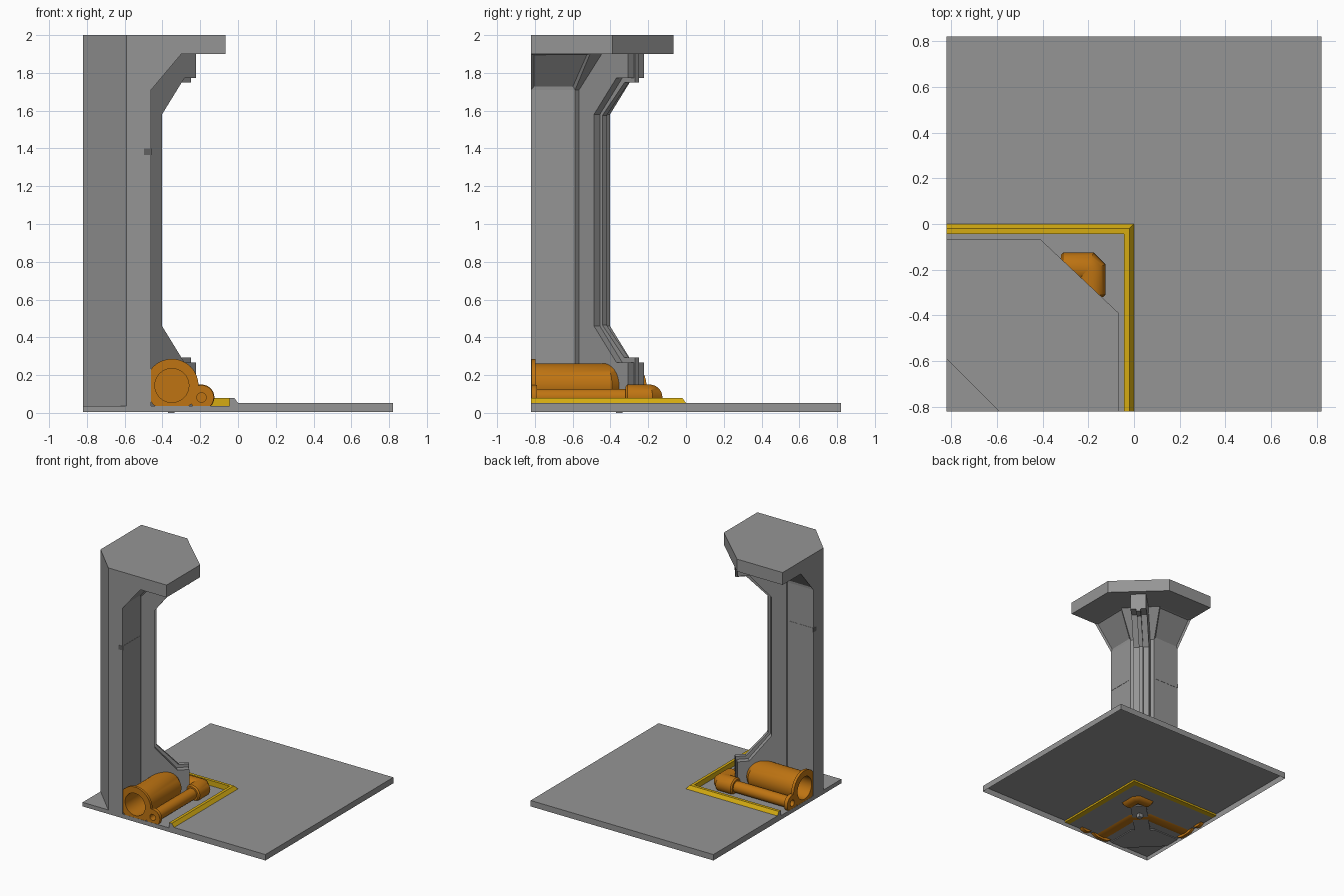
import bpy, bmesh, math
from mathutils import Vector

if "Cube" in bpy.data.objects:
    bpy.data.objects.remove(bpy.data.objects["Cube"])

def material(name, rgb):
    m = bpy.data.materials.new(name)
    m.diffuse_color = (*rgb, 1)
    m.use_nodes = True
    m.node_tree.nodes["Principled BSDF"].inputs["Base Color"].default_value = m.diffuse_color
    return m

GRAY = material("gray", (0.30, 0.30, 0.30))
DARK = material("dark_gray", (0.12, 0.12, 0.12))
ORANGE = material("orange", (0.52, 0.175, 0.006))
YELLOW = material("yellow", (0.66, 0.41, 0.006))
R2 = math.sqrt(2)
E = 0.82

def finish(name, bm, mats, fix=True):
    if fix:
        bmesh.ops.recalc_face_normals(bm, faces=bm.faces)
    me = bpy.data.meshes.new(name)
    bm.to_mesh(me)
    bm.free()
    for m in mats:
        me.materials.append(m)
    ob = bpy.data.objects.new(name, me)
    bpy.context.collection.objects.link(ob)
    return ob

def loft(bm, rings, caps=True):
    vs = [[bm.verts.new(p) for p in r] for r in rings]
    n = len(rings[0])
    for a, b in zip(vs, vs[1:]):
        for i in range(n):
            j = (i + 1) % n
            bm.faces.new((a[i], a[j], b[j], b[i]))
    if caps:
        bm.faces.new(vs[0][::-1])
        bm.faces.new(vs[-1])

def box(name, lo, hi, mat):
    bm = bmesh.new()
    loft(bm, [[(lo[0], lo[1], z), (hi[0], lo[1], z), (hi[0], hi[1], z), (lo[0], hi[1], z)]
              for z in (lo[2], hi[2])])
    return finish(name, bm, [mat])

# floor: open shell, raised outside the yellow trim, lower inside it
bm = bmesh.new()
def face(pts):
    bm.faces.new([bm.verts.new(p) for p in pts])
T, L, B, W = 0.052, 0.037, 0.004, 0.044
face([(x, y, T) for x, y in ((0, 0), (0, -E), (E, -E), (E, E), (-E, E), (-E, 0))])
face([(x, y, L) for x, y in ((-E, -E), (-W, -E), (-W, -W), (-E, -W))])
for (x0, y0), (x1, y1), h in (((-E, -E), (0, -E), L), ((0, -E), (E, -E), T),
                              ((E, -E), (E, E), T), ((E, E), (-E, E), T),
                              ((-E, E), (-E, 0), T), ((-E, 0), (-E, -E), L)):
    face([(x0, y0, B), (x1, y1, B), (x1, y1, h), (x0, y0, h)])
finish("floor", bm, [GRAY], fix=False)

# yellow trim: mitred L with a sloped outer side and gray cut ends
bm = bmesh.new()
prof = [(0, L), (0, T), (-0.02, 0.08), (-W, 0.08), (-W, L)]
loft(bm, [[(u, -E, z) for u, z in prof], [(u, u, z) for u, z in prof],
          [(-E, u, z) for u, z in prof]])
trim = finish("floor_trim", bm, [YELLOW, GRAY])
for p in trim.data.polygons:
    if min(p.center.x, p.center.y) < -E + 0.01:
        p.material_index = 1

# ceiling slab
bm = bmesh.new()
ceil = [(-E, -0.59), (-E, -0.067), (-0.41, -0.067), (-0.067, -0.39), (-0.067, -E), (-0.59, -E)]
loft(bm, [[(x, y, z) for x, y in ceil] for z in (1.9, 2.0)])
finish("ceiling", bm, [GRAY])

# column flaring out at the top, with sunk panels in the two side flares
def column_ring(wall, corner, z):
    return [(-E, -0.59, z), (-E, wall, z), (corner, wall, z),
            (wall, corner, z), (wall, -E, z), (-0.59, -E, z)]
bm = bmesh.new()
loft(bm, [column_ring(-0.46, -0.587, 0.03), column_ring(-0.46, -0.587, 1.71),
          column_ring(-0.30, -0.508, 1.9)])
bmesh.ops.recalc_face_normals(bm, faces=bm.faces)
flares = [f for f in bm.faces if -0.9 < f.normal.z < -0.3
          and abs(f.normal.x - f.normal.y) > 0.3]
bmesh.ops.inset_individual(bm, faces=flares, thickness=0.02, depth=-0.01)
finish("column", bm, [GRAY])

# diagonal rib: profiles in (distance along the diagonal, height)
def rib(name, half, prof):
    bm = bmesh.new()
    loft(bm, [[((d + s) / R2, (d - s) / R2, z) for d, z in prof] for s in (-half, half)])
    finish(name, bm, [GRAY])

def c_profile(wall, knee, arm, tip, low):
    # lower half mirrored about mid height
    half = [(-0.80, 0.03), (tip, 0.03), (tip, arm), (knee, arm), (wall, low)]
    top = [(d, 1.9 if z < 0.05 else 2.04 - z) for d, z in half]
    return half + top[::-1]

rib("rib", 0.06, c_profile(-0.629, -0.462, 0.268, -0.374, 0.46))
rib("rib_center_strip", 0.016, c_profile(-0.61, -0.445, 0.292, -0.367, 0.465))
box("rib_foot", (-0.37, -0.37, 0), (-0.335, -0.335, 0.05), GRAY)

# wall bars with dark ends, one on each side wall
for side in (0, 1):
    lo, hi = (-0.498, -E - 0.001, 1.365), (-0.458, -0.605, 1.4)
    if side:
        lo, hi = (lo[1], lo[0], lo[2]), (hi[1], hi[0], hi[2])
    bar = box("wall_bar_%d" % side, lo, hi, GRAY)
    bar.data.materials.append(DARK)
    for p in bar.data.polygons:
        if min(p.center) < -E:
            p.material_index = 1

# pipes: sections (position along the leg, radius), mirrored across the diagonal
def pipe(name, c, z, sections, bend, sides=32):
    t = math.tan(math.pi / 8)
    half = [((c, y), (1, 0), r) for y, r in sections]
    if bend is not None:
        half.append(((c, bend), (1, t), sections[-1][1]))
    full = half + [(p[::-1], l[::-1], r) for p, l, r in half[::-1]]
    rings = []
    for p, l, r in full:
        ring = []
        for i in range(sides):
            a = 2 * math.pi * i / sides
            k = r * math.cos(a)
            ring.append((p[0] + l[0] * k, p[1] + l[1] * k, max(z + r * math.sin(a), 0.012)))
        rings.append(ring)
    bm = bmesh.new()
    loft(bm, rings)
    ob = finish(name, bm, [ORANGE])
    bpy.ops.object.select_all(action='DESELECT')
    ob.select_set(True)
    bpy.context.view_layer.objects.active = ob
    bpy.ops.object.shade_smooth_by_angle(angle=math.radians(30))

F = -E + 0.001
pipe("large_pipe", -0.35, 0.145,
     [(-0.62, 0.09), (F, 0.09), (F, 0.141), (-0.797, 0.141), (-0.797, 0.117)], -0.44)
pipe("small_pipe", -0.193, 0.082,
     [(-0.72, 0.025), (F, 0.025), (F, 0.065), (-0.79, 0.065), (-0.79, 0.045),
      (-0.32, 0.045), (-0.32, 0.058), (-0.31, 0.068)], -0.205)
